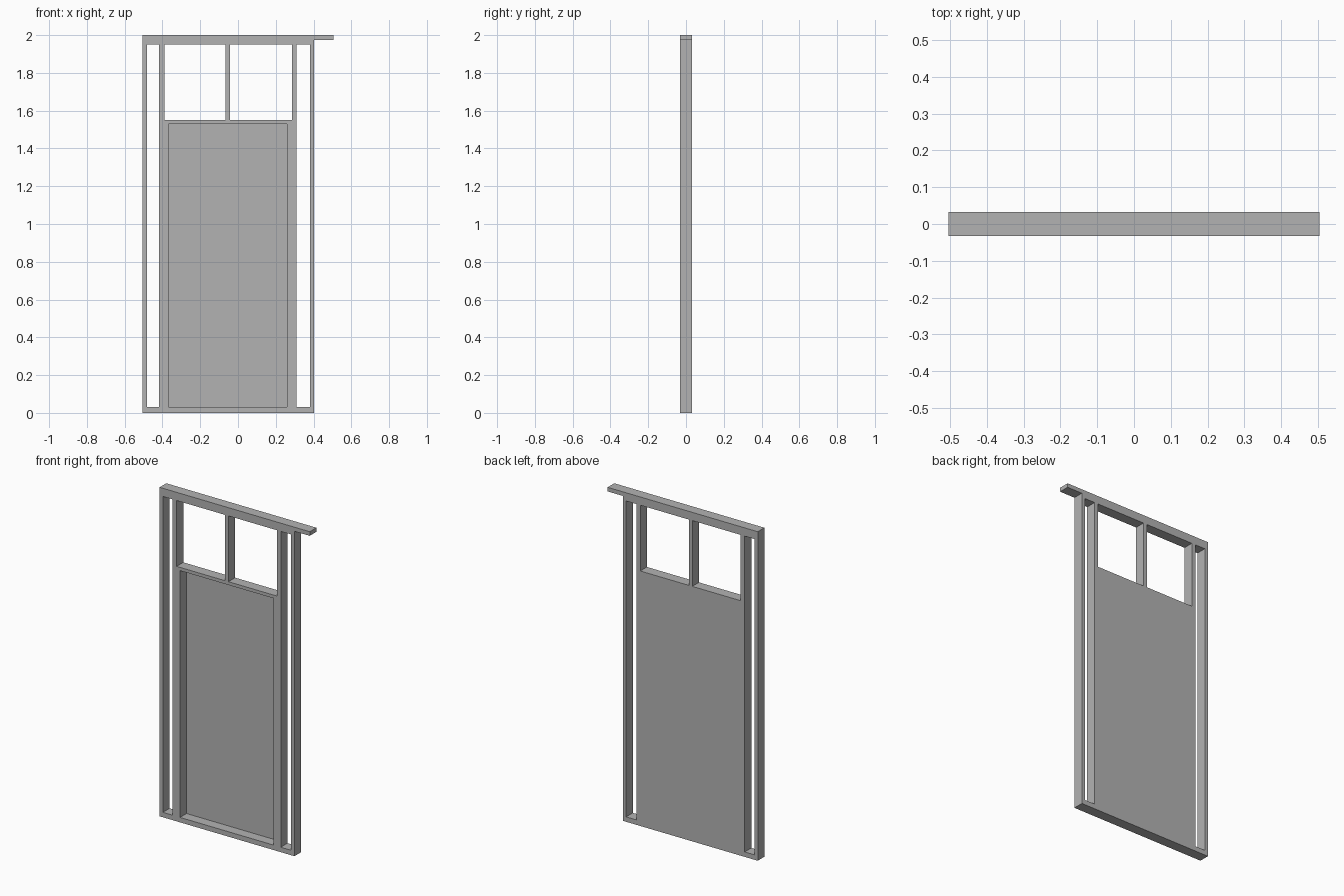
import bpy
import bmesh

cube = bpy.data.objects.get("Cube")
if cube:
    bpy.data.objects.remove(cube, do_unlink=True)

HALF = 0.032   # half of the wall thickness
SKIN = 0.002   # thickness of the recessed panel

grey = bpy.data.materials.new("plain_grey")
grey.use_nodes = True
grey.diffuse_color = (0.45, 0.45, 0.45, 1)
grey.node_tree.nodes["Principled BSDF"].inputs["Base Color"].default_value = grey.diffuse_color


def prism(name, outline, y0, y1):
    """Extrude an (x, z) outline from y0 back to y1."""
    bm = bmesh.new()
    face = bm.faces.new([bm.verts.new((x, y0, z)) for x, z in outline])
    result = bmesh.ops.extrude_face_region(bm, geom=[face])
    moved = [v for v in result["geom"] if isinstance(v, bmesh.types.BMVert)]
    bmesh.ops.translate(bm, verts=moved, vec=(0, y1 - y0, 0))
    bmesh.ops.recalc_face_normals(bm, faces=bm.faces)
    mesh = bpy.data.meshes.new(name)
    bm.to_mesh(mesh)
    bm.free()
    mesh.materials.append(grey)
    obj = bpy.data.objects.new(name, mesh)
    bpy.context.collection.objects.link(obj)
    return obj


def cut(target, name, x0, x1, z0, z1, back=0.1):
    """Cut a rectangular opening, through or up to a given back depth."""
    cutter = prism(name, [(x0, z0), (x1, z0), (x1, z1), (x0, z1)], -0.1, back)
    cutter.hide_render = True
    mod = target.modifiers.new(name, "BOOLEAN")
    mod.operation = "DIFFERENCE"
    mod.solver = "EXACT"
    mod.object = cutter
    bpy.context.view_layer.objects.active = target
    bpy.ops.object.modifier_apply(modifier=mod.name)
    bpy.data.objects.remove(cutter, do_unlink=True)


# Door frame with the head rail running past one post
frame = prism("door_frame", [(-0.505, 0), (0.402, 0), (0.402, 1.975),
                             (0.505, 1.975), (0.505, 2), (-0.505, 2)], -HALF, HALF)

# Tall side lights
for side, x0, x1 in (("right", -0.483, -0.417), ("left", 0.31, 0.38)):
    cut(frame, side + "_side_light", x0, x1, 0.03, 1.95)

# Two upper windows beside the mullion
for side, x0, x1 in (("right", -0.39, -0.065), ("left", -0.042, 0.285)):
    cut(frame, side + "_window", x0, x1, 1.55, 1.95)

# Door panel recess, leaving a thin skin at the back
cut(frame, "panel_recess", -0.367, 0.26, 0.03, 1.53, HALF - SKIN)
